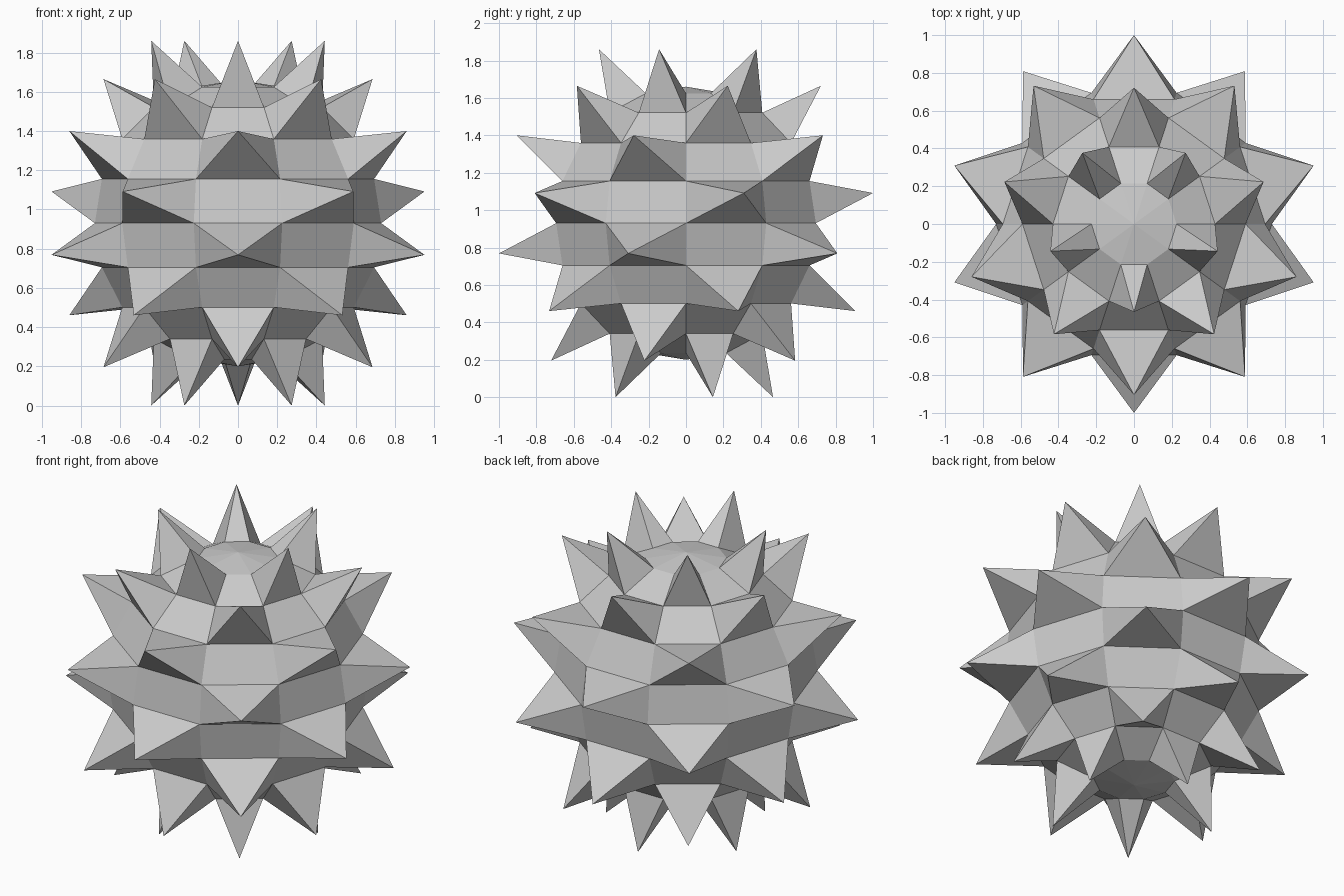
import bpy, bmesh
from math import atan2, asin, degrees
from mathutils import Matrix

if "Cube" in bpy.data.objects:
    bpy.data.objects.remove(bpy.data.objects["Cube"])

RADIUS, SPIKE, STEPS = 0.73, 0.3265, 10

# Faceted ball: 10 segments by 10 rings, with a corner column on the x axis
bm = bmesh.new()
bmesh.ops.create_uvsphere(bm, u_segments=STEPS, v_segments=STEPS, radius=RADIUS)
v = next(v for v in bm.verts if v.co.xy.length > 0.1)
turn = Matrix.Rotation(-atan2(v.co.y, v.co.x), 4, 'Z')
bmesh.ops.transform(bm, matrix=turn, verts=bm.verts)
bmesh.ops.recalc_face_normals(bm, faces=bm.faces)


def is_spiked(face):
    """Checkerboard of quads; the triangles around the poles stay flat."""
    if len(face.verts) != 4:
        return False
    c = face.calc_center_median()
    sector = round((degrees(atan2(c.y, c.x)) + 90) / 36)
    band = round((81 - degrees(asin(c.z / c.length))) / 18)
    return (sector + band) % 2 == 1


# Pyramid spikes on alternating faces
bmesh.ops.poke(bm, faces=[f for f in bm.faces if is_spiked(f)],
               offset=SPIKE, center_mode='MEAN')

# Stand the lowest spikes on the ground
lift = -min(v.co.z for v in bm.verts)
bmesh.ops.translate(bm, vec=(0, 0, lift), verts=bm.verts)

mesh = bpy.data.meshes.new("spiked_ball")
bm.to_mesh(mesh)
bm.free()
ball = bpy.data.objects.new("spiked_ball", mesh)
bpy.context.collection.objects.link(ball)
